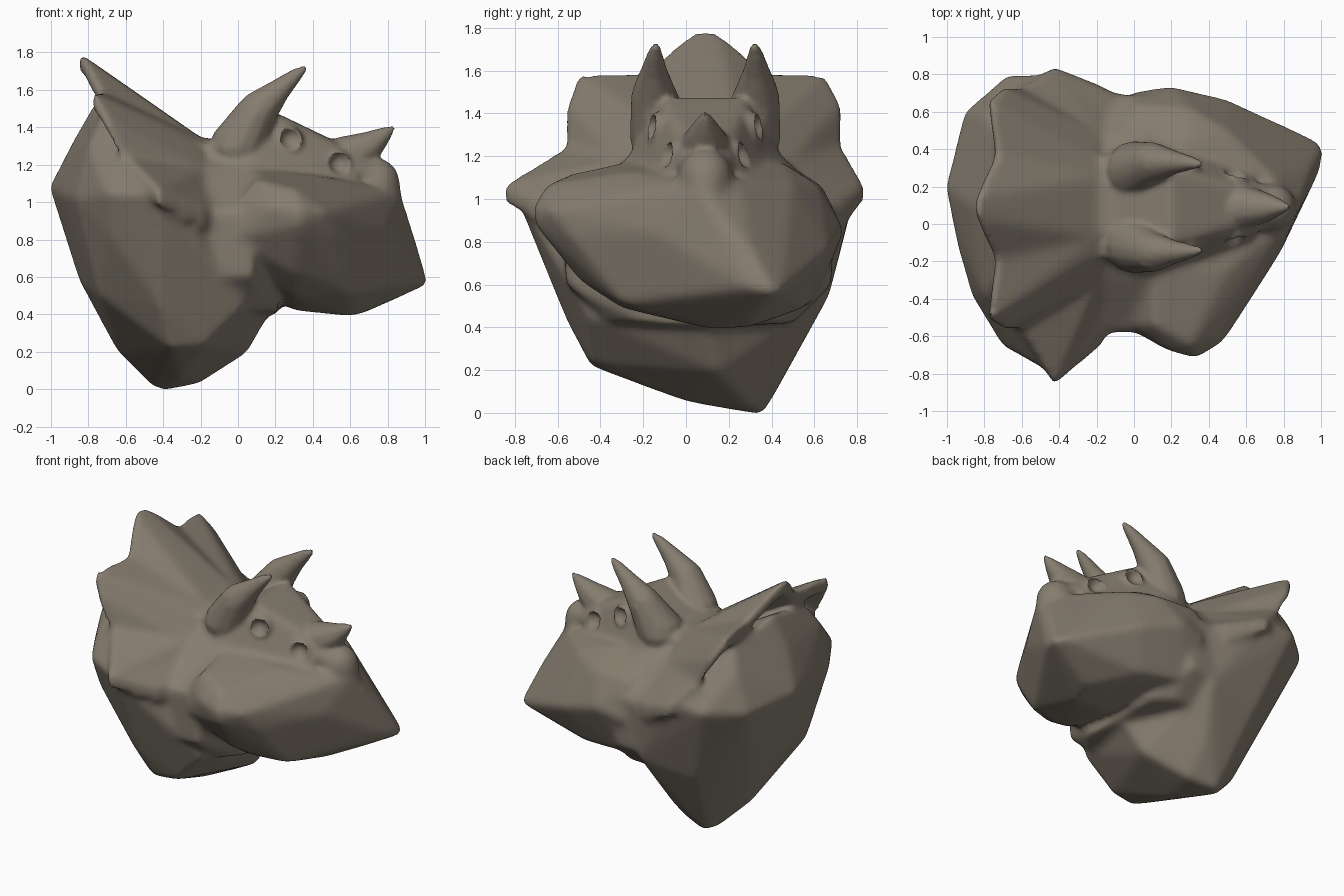
import bpy, bmesh, math
from mathutils import Vector, Matrix

if "Cube" in bpy.data.objects:
    bpy.data.objects.remove(bpy.data.objects["Cube"])

MID = 0.09  # y of the head's symmetry plane

stone = bpy.data.materials.new("grey_brown_stone")
stone.diffuse_color = (0.24, 0.205, 0.16, 1)
stone.use_nodes = True
stone.node_tree.nodes["Principled BSDF"].inputs["Base Color"].default_value = stone.diffuse_color


def make_object(name, bm):
    bmesh.ops.recalc_face_normals(bm, faces=bm.faces)
    me = bpy.data.meshes.new(name)
    bm.to_mesh(me)
    bm.free()
    ob = bpy.data.objects.new(name, me)
    bpy.context.collection.objects.link(ob)
    return ob


def add_hull(bm, pts):
    vs = [bm.verts.new(p) for p in pts]
    bmesh.ops.convex_hull(bm, input=vs)
    junk = [v for v in vs if not v.link_faces]
    bmesh.ops.delete(bm, geom=junk, context='VERTS')


def hull(name, pts):
    bm = bmesh.new()
    add_hull(bm, pts)
    return make_object(name, bm)


def ball(c, r):
    out = [Vector(c) + Vector((0, 0, s * r)) for s in (-1, 1)]
    for i in range(1, 6):
        t = math.pi * i / 6
        for j in range(12):
            a = math.tau * j / 12
            out.append(Vector(c) + r * Vector((math.sin(t) * math.cos(a), math.sin(t) * math.sin(a), math.cos(t))))
    return out


def chain(name, path, side=1):
    """Tapered chain of balls: (x, offset from mid plane, z, radius)."""
    bm = bmesh.new()
    for a, b in zip(path, path[1:]):
        pts = []
        for x, y, z, r in (a, b):
            pts += ball((x, MID + side * y, z), r)
        add_hull(bm, pts)
    return make_object(name, bm)


def fuse(name, parts, voxel, smooth):
    bpy.ops.object.select_all(action='DESELECT')
    for p in parts:
        p.select_set(True)
    ob = parts[0]
    bpy.context.view_layer.objects.active = ob
    bpy.ops.object.join()
    ob.name = name
    m = ob.modifiers.new("fuse", 'REMESH')
    m.mode = 'VOXEL'
    m.voxel_size = voxel
    bpy.ops.object.modifier_apply(modifier=m.name)
    m = ob.modifiers.new("soften", 'SMOOTH')
    m.factor = 0.5
    m.iterations = smooth
    bpy.ops.object.modifier_apply(modifier=m.name)
    return ob


# neck and back of the head
neck = hull("neck", [
    (-.4, .36, -.01), (-.46, .3, .01), (-.2, .3, .03), (-.3, 0, .05),
    (-.36, -.45, .22), (-.64, .2, .19), (.05, .15, .19), (-.18, -.43, .23), (-.2, .46, .2),
    (.16, .1, .38), (.04, -.46, .45), (-.85, .1, .58), (-.42, -.57, .45),
    (-.5, .63, .5), (-.1, .67, .55), (-.74, -.3, .5), (-.7, -.57, .84),
    (-1.01, .2, 1.08), (-.95, -.1, 1.05), (-.91, .6, 1.05), (-.68, .8, 1.06),
    (-.45, .8, 1.08), (-.43, -.81, 1.04), (-.7, -.66, 1.05), (-.87, -.38, 1.02),
    (-.88, .1, 1.33), (-.8, -.38, 1.3), (-.8, .58, 1.3), (-.76, .1, 1.54),
    (-.73, -.3, 1.45), (-.73, .5, 1.46),
    (-.2, -.6, .92), (-.05, .69, .9), (-.25, .1, 1.25)])

# scalloped frill: rim (x, left y, right y, z) swept to an arched line behind the brow
rim = [(-.85, 0, 0, 1.8), (-.84, .06, .06, 1.79), (-.74, .28, .28, 1.6), (-.78, .6, .57, 1.59),
       (-.7, .65, .64, 1.45), (-.6, .65, .64, 1.25), (-.43, .95, .75, 1.07), (-.18, .74, .65, .96)]
hub = [(-.19, 0, 1.34), (-.19, .08, 1.34), (-.19, .16, 1.34), (-.19, .25, 1.31), (-.19, .32, 1.25),
       (-.19, .4, 1.18), (-.17, .5, 1.08), (-.1, .6, .97)]
bm = bmesh.new()
drop = Vector((0, 0, -.1))
for s in (-1, 1):
    edge = [Vector((x, MID - yl if s < 0 else MID + yr, z)) for x, yl, yr, z in rim]
    root = [Vector((x, MID + s * y, z)) for x, y, z in hub]
    for i in range(len(rim) - 1):
        top = [edge[i], edge[i + 1], root[i], root[i + 1]]
        add_hull(bm, top + [p + drop for p in top])
frill = make_object("frill", bm)

# throat joining the frill, neck and muzzle
arch = [(-.56, .6), (-.58, .95), (-.3, 1.17), (-.05, 1.34), (.23, 1.34), (.48, 1.17), (.69, .95),
        (.68, .6), (.5, .42), (-.35, .42)]
throat = hull("throat", [(x, y, z) for y, z in arch for x in (-.25, .08)]
              + [(.22, -.2, .42), (.22, .4, .42), (.22, .1, .4)])

# broad muzzle with the turned beak
muzzle = hull("muzzle", [
    (.33, -.72, .96), (.33, -.71, .88), (.18, -.68, .98), (.47, -.64, .95), (.3, -.65, 1.07), (.1, -.54, 1.12),
    (.53, -.54, .82), (.3, -.5, .62), (.6, -.3, .51), (.3, -.3, .49), (.3, .1, .42),
    (.6, .12, .39), (.66, .3, .4), (1.02, .41, .56), (.98, .45, .57), (1, .3, .58), (.85, .28, .49), (.76, -.08, .58),
    (.88, .1, .93), (.87, .06, 1.06), (.95, .3, .78), (.78, -.16, .85), (.7, -.22, 1),
    (.2, .74, .85), (.5, .67, .75), (0, .71, .8), (.3, .62, 1.06), (0, .64, 1.06),
    (.5, .5, 1.08), (.4, .55, .49), (.1, .6, .52), (.1, -.25, 1.18), (.5, -.25, 1.13),
    (.75, .25, 1.08), (.3, .45, 1.17), (0, .45, 1.18), (-.2, -.4, .8), (-.03, -.56, .8), (0, -.55, 1)])

# brow and snout ridge
ridge = [(-.2, .26, 1.3), (0, .27, 1.38), (.2, .2, 1.48), (.4, .11, 1.38), (.5, .1, 1.33),
         (.05, .38, 1.16), (.45, .25, 1.12), (.78, .09, 1.15), (.72, .03, 1.23)]
brow = hull("brow", [(x, MID + s * y, z) for x, y, z in ridge for s in (-1, 1)])
nose = chain("nose", [(.74, 0, 1.11, .13), (.84, .01, .95, .04)])
body = fuse("head", [neck, frill, throat, muzzle, brow, nose], .018, 14)

# brow horns and nose horn
horn = [(0, .2, 1.29, .155), (.1, .24, 1.48, .108), (.21, .24, 1.59, .065),
        (.31, .235, 1.68, .036), (.355, .23, 1.715, .018)]
parts = [body] + [chain("brow_horn", horn, s) for s in (-1, 1)]
parts.append(chain("nose_horn", [(.57, 0, 1.23, .125), (.7, 0, 1.3, .08), (.78, 0, 1.36, .042), (.825, 0, 1.395, .016)]))
# eyelid and nostril rims
for s in (-1, 1):
    for n, c, r in (("eyelid", (.27, .2, 1.33), .085), ("nostril", (.53, .12, 1.2), .085)):
        bm = bmesh.new()
        add_hull(bm, ball((c[0], MID + s * c[1], c[2]), r))
        parts.append(make_object(n, bm))
head = fuse("horned_head", parts, .015, 6)

# sunken eyes and nostrils
for s in (-1, 1):
    for c, r, d in (((.29, .28, 1.34), .065, .06), ((.55, .2, 1.21), .065, .06)):
        c = Vector((c[0], MID + s * c[1], c[2]))
        for v in head.data.vertices:
            f = (v.co - c).length / r
            if f < 1:
                v.co += Vector((-.3, -s, 0)) * d * (1 - f * f)

head.data.materials.clear()
head.data.materials.append(stone)
low = min(v.co.z for v in head.data.vertices)
head.data.transform(Matrix.Translation((0, 0, -low)))
bpy.ops.object.shade_smooth_by_angle(angle=math.radians(50))
